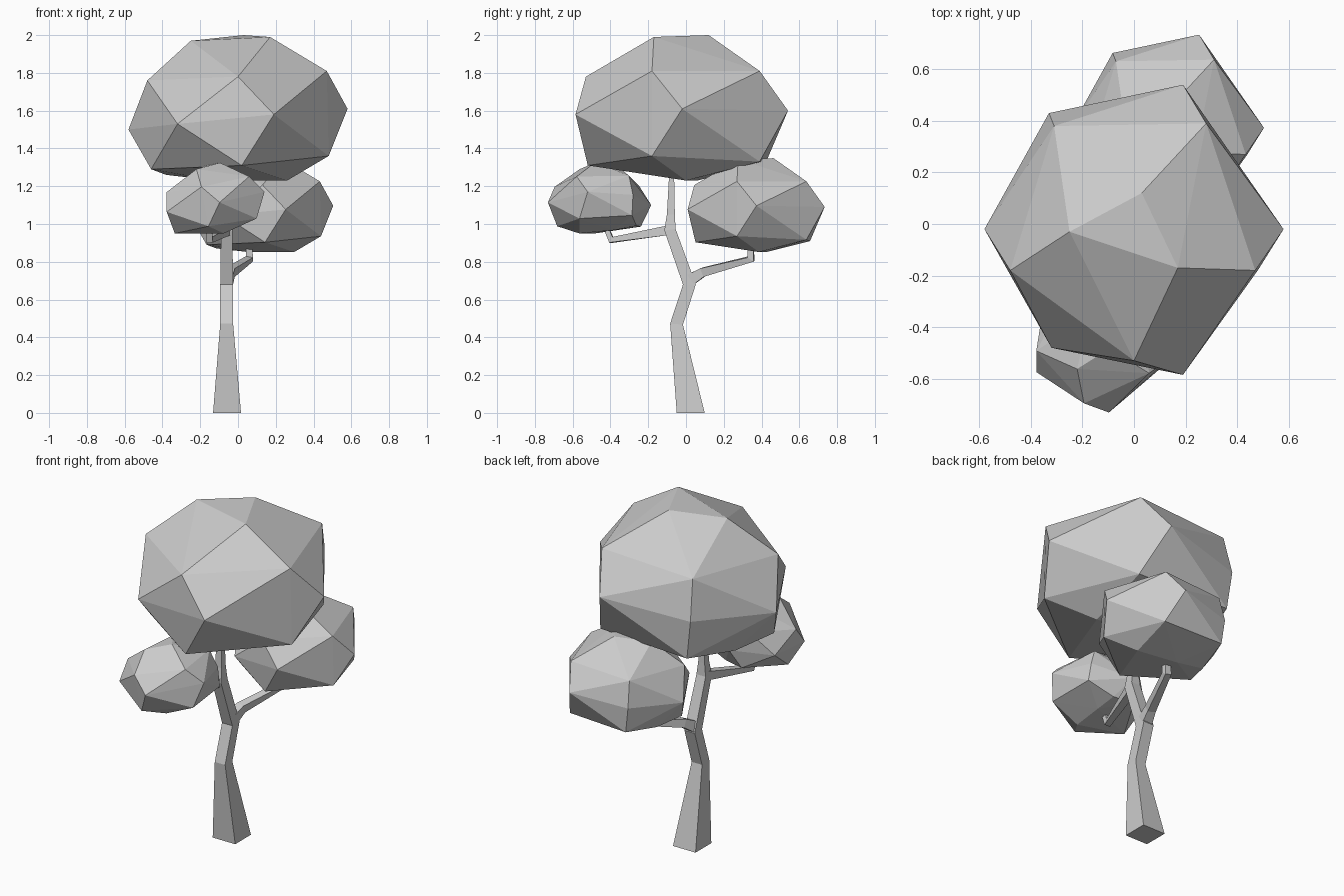
import bpy, bmesh
from math import radians
from mathutils import Vector, Matrix

if "Cube" in bpy.data.objects:
    bpy.data.objects.remove(bpy.data.objects["Cube"])


def add_object(name, bm):
    bmesh.ops.recalc_face_normals(bm, faces=bm.faces)
    mesh = bpy.data.meshes.new(name)
    bm.to_mesh(mesh)
    bm.free()
    obj = bpy.data.objects.new(name, mesh)
    bpy.context.collection.objects.link(obj)
    return obj


# Faceted foliage lump: hull of a few rings of points around its centre
CENTRE = Vector((0, -0.02, 1.615))
RINGS = [
    [(-.25, -.03, 1.97), (.17, -.17, 1.99), (.03, .12, 2.0)],
    [(-.48, -.18, 1.76), (0, -.53, 1.78), (.47, -.18, 1.81), (.28, .39, 1.81), (-.31, .38, 1.78)],
    [(-.58, -.02, 1.50), (-.32, -.48, 1.53), (.19, -.585, 1.58), (.58, -.02, 1.61),
     (.19, .54, 1.60), (-.33, .43, 1.55)],
    [(-.46, -.17, 1.29), (.02, -.52, 1.31), (.48, -.18, 1.36), (.29, .39, 1.33), (-.30, .42, 1.32)],
    [(.26, 0, 1.23), (-.12, .06, 1.23), (-.38, .08, 1.26)],
]


def foliage(name, centre, scale, rotation=Matrix.Identity(3)):
    bm = bmesh.new()
    for ring in RINGS:
        for p in ring:
            bm.verts.new(Vector(centre) + rotation @ (Vector(p) - CENTRE) * scale)
    hull = bmesh.ops.convex_hull(bm, input=bm.verts)
    loose = [v for v in hull["geom_interior"] if isinstance(v, bmesh.types.BMVert)]
    if loose:
        bmesh.ops.delete(bm, geom=loose, context='VERTS')
    return add_object(name, bm)


# Square-section limb along a path of (x, y, z, half width)
def limb(name, path, flat_base=False):
    bm = bmesh.new()
    pts = [Vector(p[:3]) for p in path]
    rings = []
    for i, p in enumerate(pts):
        before = (p - pts[i - 1]).normalized() if i else Vector()
        after = (pts[i + 1] - p).normalized() if i + 1 < len(pts) else Vector()
        t = (before + after).normalized()
        if i == 0 and flat_base:
            t = Vector((0, 0, 1))
        u = Vector((1, 0, 0))
        u = (u - t * u.dot(t)).normalized()
        v = t.cross(u)
        r = path[i][3]
        rings.append([bm.verts.new(p + u * a * r + v * b * r)
                      for a, b in ((-1, -1), (1, -1), (1, 1), (-1, 1))])
    for lo, hi in zip(rings, rings[1:]):
        for k in range(4):
            n = (k + 1) % 4
            bm.faces.new((lo[k], lo[n], hi[n], hi[k]))
    bm.faces.new(rings[0][::-1])
    bm.faces.new(rings[-1])
    return add_object(name, bm)


# Trunk and its two side branches
limb("trunk", [(-.058, .025, 0, .074), (-.06, -.05, .47, .034), (-.06, .018, .68, .034),
               (-.06, -.085, .97, .03), (-.06, -.08, 1.05, .021), (-.06, -.075, 1.32, .011)],
     flat_base=True)
limb("back_branch", [(-.06, .015, .70, .032), (-.04, .09, .745, .024),
                     (.06, .345, .815, .019), (.06, .34, .93, .016)])
limb("front_branch", [(-.06, -.075, .97, .026), (-.15, -.395, .915, .017),
                      (-.155, -.44, 1.02, .014)])

# Three foliage lumps, the small front one turned and tilted
foliage("top_foliage", CENTRE, 1.0)
foliage("back_foliage", (.13, .373, 1.10), .645)
turn = (Matrix.Rotation(radians(-10), 3, 'Y') @ Matrix.Rotation(radians(5), 3, 'X')
        @ Matrix.Rotation(radians(-84), 3, 'Z'))
foliage("front_foliage", (-.13, -.46, 1.135), .472, turn)
